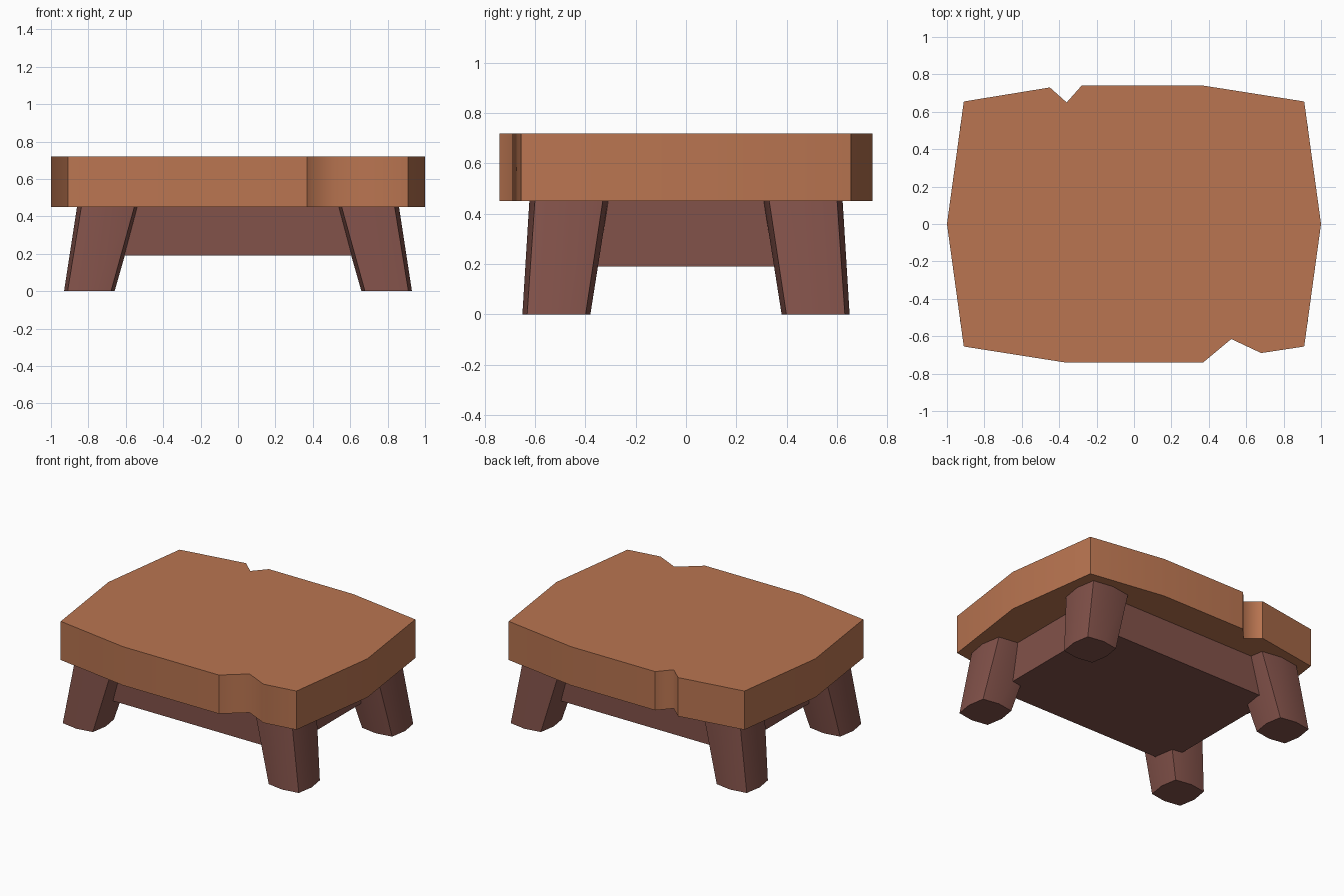
import bpy, bmesh
from math import radians

cube = bpy.data.objects.get("Cube")
if cube:
    bpy.data.objects.remove(cube, do_unlink=True)


def make_material(name, colour):
    mat = bpy.data.materials.new(name)
    mat.use_nodes = True
    mat.diffuse_color = (*colour, 1)
    shader = next(n for n in mat.node_tree.nodes if n.type == 'BSDF_PRINCIPLED')
    shader.inputs["Base Color"].default_value = (*colour, 1)
    shader.inputs["Roughness"].default_value = 0.8
    return mat


light_wood = make_material("light_wood", (0.49, 0.178, 0.082))
dark_wood = make_material("dark_wood", (0.225, 0.084, 0.068))


def loft(name, lower, upper, z0, z1, mat):
    """Closed solid between two matching outlines; only convex corners stay sharp."""
    bm = bmesh.new()
    a = [bm.verts.new((x, y, z0)) for x, y in lower]
    b = [bm.verts.new((x, y, z1)) for x, y in upper]
    n = len(a)
    bm.faces.new(a[::-1])
    bm.faces.new(b)
    for i in range(n):
        j = (i + 1) % n
        bm.faces.new((a[i], a[j], b[j], b[i]))
    bmesh.ops.recalc_face_normals(bm, faces=bm.faces)
    for face in bm.faces:
        face.smooth = True
    for edge in bm.edges:
        edge.smooth = edge.calc_face_angle_signed() < radians(35)
    mesh = bpy.data.meshes.new(name)
    bm.to_mesh(mesh)
    bm.free()
    mesh.materials.append(mat)
    obj = bpy.data.objects.new(name, mesh)
    bpy.context.collection.objects.link(obj)
    return obj


def bulged_square(cx, cy, rx, ry):
    """Square section whose four sides bow outward at the middle."""
    k = 0.86
    unit = [(1, 0), (k, k), (0, 1), (-k, k), (-1, 0), (-k, -k), (0, -1), (k, -k)]
    return [(cx + rx * u, cy + ry * v) for u, v in unit]


# Table top: rough slab with a notch in the front and back edges
slab = [(-1, 0), (-0.91, -0.655), (-0.37, -0.74), (0.37, -0.74), (0.52, -0.615),
        (0.68, -0.69), (0.91, -0.655), (1, 0), (0.91, 0.655), (0.37, 0.74),
        (-0.28, 0.74), (-0.36, 0.65), (-0.45, 0.73), (-0.91, 0.655)]
loft("table_top", slab, slab, 0.45, 0.72, light_wood)

# Apron block under the top
apron = [(-0.70, -0.51), (0.70, -0.51), (0.70, 0.51), (-0.70, 0.51)]
loft("apron", apron, apron, 0.19, 0.455, dark_wood)

# Four splayed legs, thinner at the foot
for side, sx in (("right", -1), ("left", 1)):
    for end, sy in (("front", -1), ("back", 1)):
        foot = bulged_square(sx * 0.795, sy * 0.515, 0.135, 0.135)
        head = bulged_square(sx * 0.695, sy * 0.465, 0.165, 0.157)
        loft(f"{end}_{side}_leg", foot, head, 0, 0.455, dark_wood)
